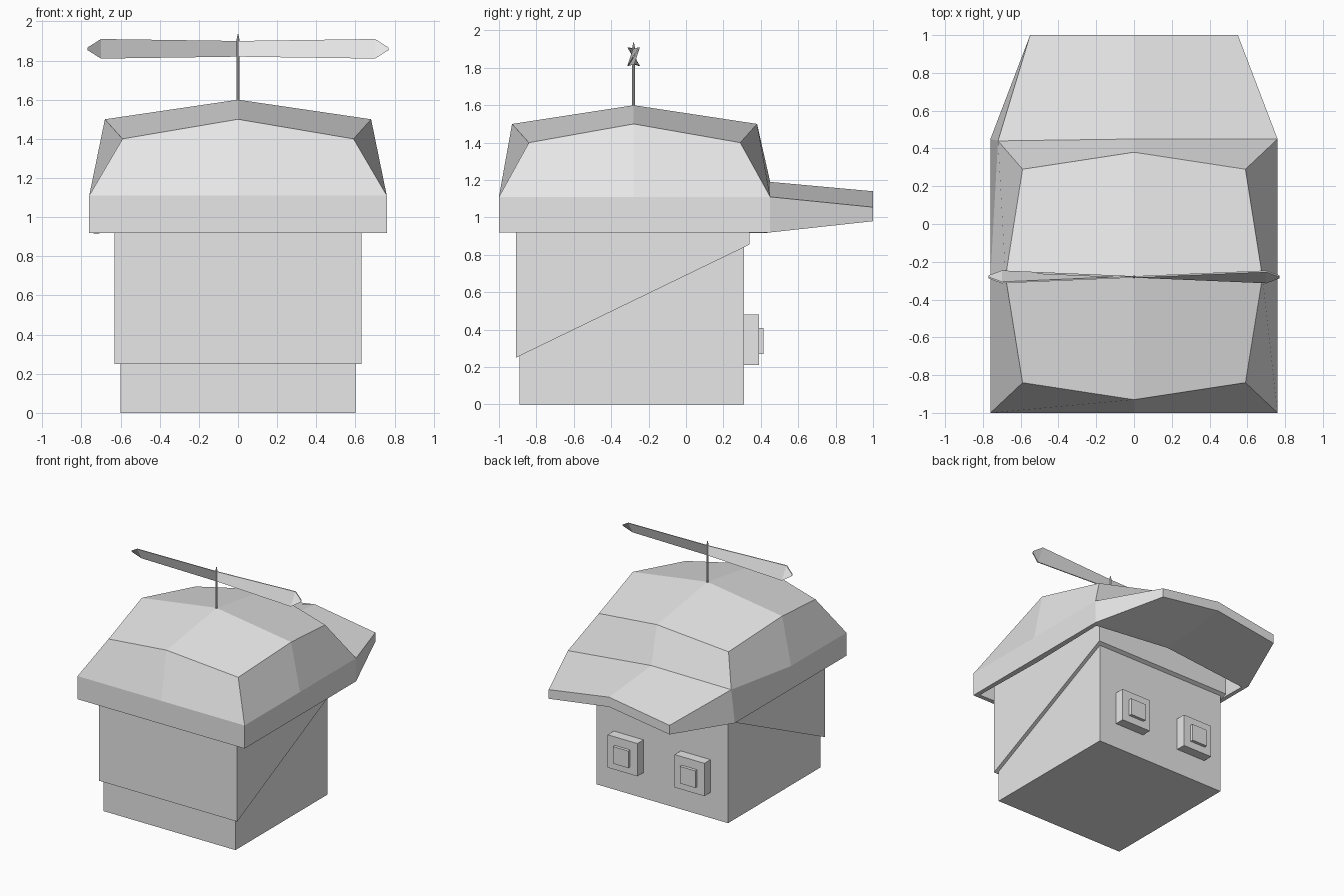
import bpy, bmesh, math
from mathutils import Vector

cube = bpy.data.objects.get("Cube")
if cube:
    bpy.data.objects.remove(cube, do_unlink=True)

GREY = (0.8, 0.8, 0.8, 1.0)
mat = bpy.data.materials.new("light grey")
mat.use_nodes = True
mat.diffuse_color = GREY
mat.node_tree.nodes["Principled BSDF"].inputs["Base Color"].default_value = GREY


def finish(name, bm):
    bmesh.ops.recalc_face_normals(bm, faces=bm.faces)
    me = bpy.data.meshes.new(name)
    bm.to_mesh(me)
    bm.free()
    ob = bpy.data.objects.new(name, me)
    me.materials.append(mat)
    bpy.context.collection.objects.link(ob)
    return ob


def box(name, lo, hi):
    bm = bmesh.new()
    bmesh.ops.create_cube(bm, size=1)
    for v in bm.verts:
        v.co = [lo[i] + (v.co[i] + 0.5) * (hi[i] - lo[i]) for i in range(3)]
    return finish(name, bm)


def loft(name, sections, close=True):
    """Skin a list of matching closed outlines, optionally capping the ends."""
    bm = bmesh.new()
    rings = [[bm.verts.new(p) for p in s] for s in sections]
    n = len(rings[0])
    for a, b in zip(rings, rings[1:]):
        for i in range(n):
            j = (i + 1) % n
            bm.faces.new((a[i], a[j], b[j], b[i]))
    if close:
        bm.faces.new(rings[0])
        bm.faces.new(rings[-1])
    return finish(name, bm)


# Head block, and the hair that slopes up towards the face
box("head", (-0.60, -0.89, 0.0), (0.60, 0.31, 0.95))
hair_side = [(-0.91, 0.25), (0.34, 0.855), (0.34, 1.08), (-0.91, 1.08)]
loft("hair", [[(x, y, z) for y, z in hair_side] for x in (-0.63, 0.63)])

# Eyes: a square block with a smaller pupil block
for side, x in (("left", 0.305), ("right", -0.305)):
    box(side + "_eye", (x - 0.135, 0.30, 0.21), (x + 0.135, 0.39, 0.48))
    box(side + "_pupil", (x - 0.07, 0.38, 0.27), (x + 0.07, 0.415, 0.41))


# Cap: three rings of eight points closed by a peak, hollow underneath
def ring(x, xm, y0, y0m, y1, y1m, z, zm, zback):
    return [(-x, y0, z), (0, y0m, zm), (x, y0, z), (xm, -0.28, zm),
            (x, y1, z), (0, y1m, zback), (-x, y1, z), (-xm, -0.28, zm)]


bottom = ring(0.76, 0.76, -1, -1, 0.45, 0.45, 0.92, 0.92, 1.00)
rim = ring(0.76, 0.76, -1, -1, 0.45, 0.45, 1.11, 1.11, 1.19)
rim[6] = (-0.72, 0.44, 1.18)
crown = ring(0.59, 0.68, -0.84, -0.93, 0.29, 0.38, 1.40, 1.50, 1.50)
bm = bmesh.new()
rings = [[bm.verts.new(p) for p in r] for r in (bottom, rim, crown)]
for a, b in zip(rings, rings[1:]):
    for i in range(8):
        j = (i + 1) % 8
        bm.faces.new((a[i], a[j], b[j], b[i]))
peak = bm.verts.new((0, -0.28, 1.60))
top = rings[2]
for i in (0, 2, 4, 6):
    bm.faces.new((top[i - 1], top[i], top[i + 1], peak))
cap = finish("cap", bm)
shell = cap.modifiers.new("shell", "SOLIDIFY")
shell.thickness = 0.05
shell.offset = -1

# Arched brim growing out of the cap rim
inner = [rim[6], rim[5], rim[4], bottom[4], bottom[5], bottom[6]]
outer = [(-0.55, 1, 1.055), (0, 1, 1.14), (0.55, 1, 1.055),
         (0.55, 1, 0.98), (0, 1, 1.06), (-0.55, 1, 0.98)]
loft("brim", [inner, outer])

# Propeller shaft
bm = bmesh.new()
bmesh.ops.create_cone(bm, cap_ends=True, segments=8, radius1=0.008, radius2=0.008, depth=0.33)
bmesh.ops.translate(bm, verts=bm.verts, vec=(0, -0.28, 1.745))
bmesh.ops.create_cone(bm, cap_ends=True, segments=8, radius1=0.008, radius2=0.002, depth=0.03)
bm.verts.ensure_lookup_table()
for v in bm.verts[-16:]:
    v.co += Vector((0, -0.28, 1.92))
finish("propeller_shaft", bm)

# Two blades, twisted from upright at the hub to tilted at the tip
for name, s in (("left_blade", 1), ("right_blade", -1)):
    sections = []
    for x, half, lean in ((0.0, 0.04, 0.0), (0.70, 0.05, 0.03), (0.77, 0.006, 0.004)):
        t = 0.004
        sections.append([(s * x, -0.28 + s * k * lean + d * t, 1.86 + k * half)
                         for k, d in ((1, 1), (1, -1), (-1, -1), (-1, 1))])
    loft(name, sections)
